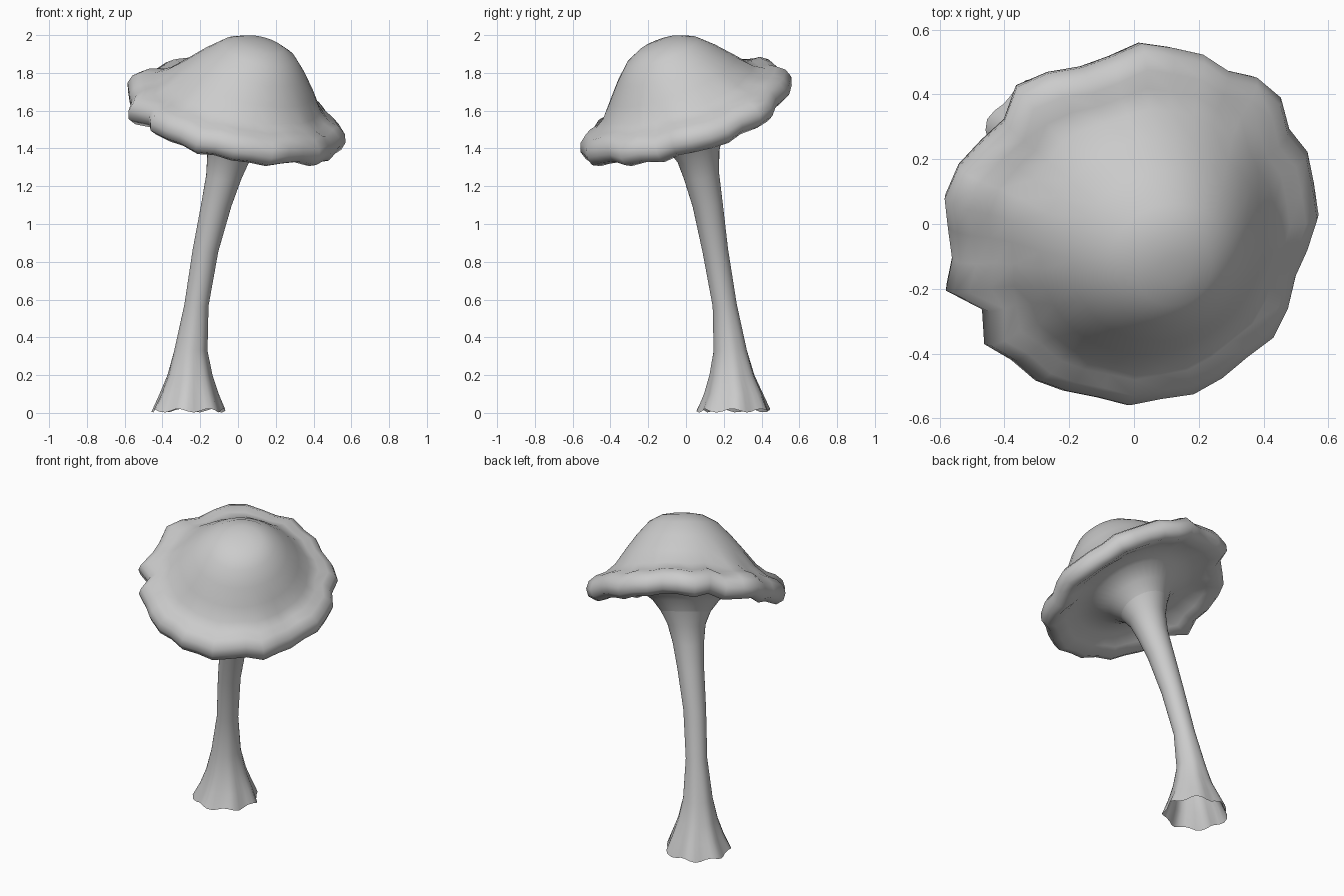
import bpy, bmesh, math, random
from mathutils import Vector

if "Cube" in bpy.data.objects:
    bpy.data.objects.remove(bpy.data.objects["Cube"])

random.seed(7)
UP = Vector((0, 0, 1))
AXIS = Vector((0.25, -0.37, 1)).normalized()   # tilted axis of the cap
CENTRE = Vector((0, 0, 1.578))                 # middle of the cap rim
SEGS = 36


def skin(name, rings, tip=None):
    """Join rings of points into one smooth open skin, with an optional tip."""
    bm = bmesh.new()
    loops = [[bm.verts.new(p) for p in ring] for ring in rings]
    n = len(loops[0])
    for a, b in zip(loops, loops[1:]):
        for i in range(n):
            j = (i + 1) % n
            bm.faces.new((a[i], b[i], b[j], a[j]))
    if tip is not None:
        t = bm.verts.new(tip)
        for i in range(n):
            bm.faces.new((t, loops[0][i], loops[0][(i + 1) % n]))
    bm.normal_update()
    me = bpy.data.meshes.new(name)
    bm.to_mesh(me)
    bm.free()
    for p in me.polygons:
        p.use_smooth = True
    ob = bpy.data.objects.new(name, me)
    bpy.context.collection.objects.link(ob)
    return ob


# Cap: tilted lathe with a ruffled, rolled rim and hollow underside
profile = [(.05, .425), (.12, .415), (.2, .375), (.28, .295), (.355, .205),
           (.42, .125), (.475, .085), (.53, .07), (.573, .035), (.588, -.01),
           (.575, -.055), (.53, -.08), (.46, -.055), (.38, -.02),
           (.28, -.035), (.2, -.095), (.15, -.16)]
turn = UP.rotation_difference(AXIS)
ruffle_r = [random.uniform(-.02, .02) for _ in range(SEGS)]
ruffle_h = [random.uniform(-.018, .018) for _ in range(SEGS)]
cap_rings = []
for k, (r, h) in enumerate(profile):
    w = min(1, max(0, (r - .36) / .17))
    lean = max(0, h - .1) / .32 if k < 8 else 0     # crown sits off-centre
    ring = []
    for i in range(SEGS):
        a = 2 * math.pi * i / SEGS
        # one notch in the left front of the rim
        notch = math.exp(-((a - math.radians(210)) / .08) ** 2)
        rr = r + w * (ruffle_r[i] + .008 * (-1) ** (i // 2) - .04 * notch)
        hh = h + w * (ruffle_h[i] + .02 * math.cos(2 * (a - 2.1)))
        ring.append(CENTRE + turn @ Vector((rr * math.cos(a) + .03 * lean,
                                            rr * math.sin(a), hh)))
    cap_rings.append(ring)
skin("mushroom_cap", cap_rings, CENTRE + turn @ Vector((.03, 0, .428)))

# Stem: leaning tube, fluted and flared at the open foot, (x, y, z, radius, tilt)
path = [(-.05, .066, 1.355, .114, .75),
        (-.075, .083, 1.25, .094, .45), (-.115, .115, 1.1, .08, .35),
        (-.172, .155, .86, .068, .35), (-.22, .205, .57, .064, .25),
        (-.25, .235, .33, .088, .05), (-.255, .245, .2, .118, 0),
        (-.26, .255, .1, .154, 0), (-.265, .255, .012, .19, 0)]
stem_rings = [cap_rings[-1]]                   # seam shared with the cap
for x, y, z, r, tilt in path:
    q = UP.rotation_difference(UP.lerp(AXIS, tilt).normalized())
    flute = max(0, (.4 - z) / .4)
    ring = []
    for i in range(SEGS):
        a = 2 * math.pi * i / SEGS
        rr = r * (1 + .06 * flute * math.sin(7 * a + .6))
        lift = .01 * math.sin(7 * a + 2) if z < .05 else 0
        ring.append(Vector((x, y, z)) + q @ Vector((rr * math.cos(a), rr * math.sin(a), lift)))
    stem_rings.append(ring)
skin("mushroom_stem", stem_rings)
